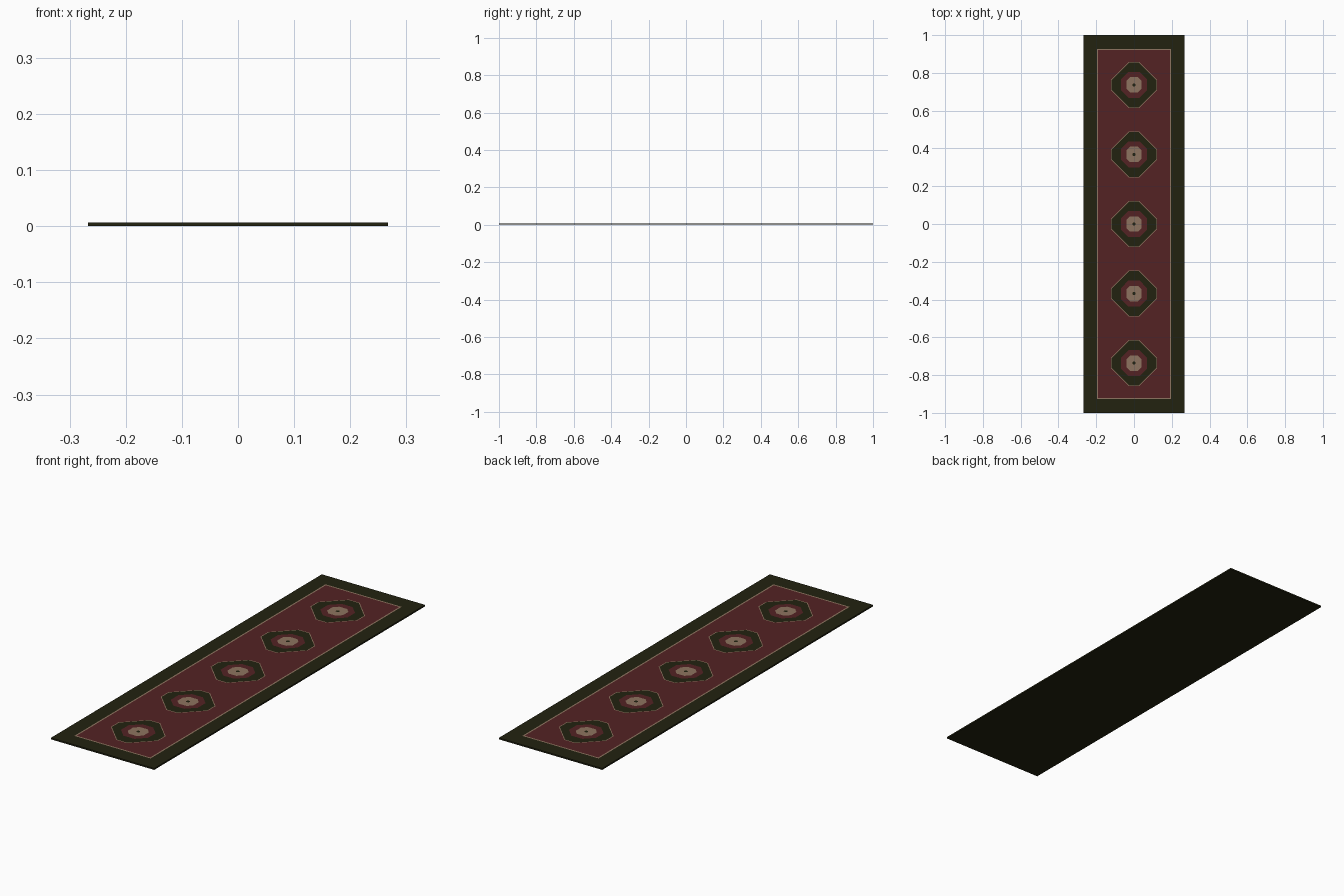
import bpy, bmesh

if "Cube" in bpy.data.objects:
    bpy.data.objects.remove(bpy.data.objects["Cube"])

W, L, T = 0.267, 1.0, 0.007        # half width, half length, thickness
FW, FL = 0.19, 0.92                # half size of the red field
COUNT = 5                          # medallions along the runner


def material(name, rgb):
    m = bpy.data.materials.new(name)
    m.diffuse_color = (*rgb, 1)
    m.use_nodes = True
    m.node_tree.nodes["Principled BSDF"].inputs["Base Color"].default_value = m.diffuse_color
    return m


OLIVE = material("dark olive", (0.0160, 0.0160, 0.0050))
RED = material("deep red", (0.088, 0.0160, 0.0175))
TAN = material("tan", (0.27, 0.175, 0.115))


def build(name, mats, draw):
    mesh = bpy.data.meshes.new(name)
    bm = bmesh.new()
    draw(bm)
    bm.to_mesh(mesh)
    bm.free()
    for m in mats:
        mesh.materials.append(m)
    obj = bpy.data.objects.new(name, mesh)
    bpy.context.collection.objects.link(obj)


def loop(bm, pts, z):
    return [bm.verts.new((x, y, z)) for x, y in pts]


def bridge(bm, a, b, mat=0):
    n = len(a)
    for i in range(n):
        j = (i + 1) % n
        bm.faces.new((a[i], a[j], b[j], b[i])).material_index = mat


def rect(w, h):
    return [(w, -h), (w, h), (-w, h), (-w, -h)]


def quadrants(a, b, c):
    """Repeat three first-quadrant points around all four quadrants."""
    pts = []
    for sx, sy in ((1, 1), (-1, 1), (-1, -1), (1, -1)):
        q = [(sx * x, sy * y) for x, y in (a, b, c)]
        pts += q if sx * sy > 0 else q[::-1]
    return pts


def clipped_diamond(r, clip):
    m = (r + clip) / 2
    return quadrants((r, clip), (m, m), (clip, r))


# Border: underside, edges and the wide top frame
def draw_border(bm):
    low, top = loop(bm, rect(W, L), 0), loop(bm, rect(W, L), T)
    inner = loop(bm, rect(FW + 0.007, FL + 0.007), T)
    bm.faces.new(low[::-1])
    bridge(bm, low, top)
    bridge(bm, top, inner)


# Thin line between border and field
def draw_trim(bm):
    bridge(bm, loop(bm, rect(FW + 0.007, FL + 0.007), T), loop(bm, rect(FW, FL), T))


# Field: equal cells, each with concentric medallion bands cut in flush
BANDS = [(0.122, 0.028, 2), (0.118, 0.027, 0), (0.070, 0.028, 1),
         (0.041, 0.020, 2), (0.008, 0.004, 0)]   # radius, corner clip, colour


def draw_field(bm):
    half = FL / COUNT
    for k in range(COUNT):
        cy = (2 * k + 1 - COUNT) * half

        def shift(pts):
            return [(x, y + cy) for x, y in pts]

        prev = loop(bm, shift(quadrants((FW, 0.03), (FW, half), (0.03, half))), T)
        colour = 1
        for r, clip, nxt in BANDS:
            cur = loop(bm, shift(clipped_diamond(r, clip)), T)
            bridge(bm, prev, cur, colour)
            prev, colour = cur, nxt
        bm.faces.new(prev).material_index = colour


build("rug_border", [OLIVE], draw_border)
build("trim_line", [TAN], draw_trim)
build("field_with_medallions", [OLIVE, RED, TAN], draw_field)
